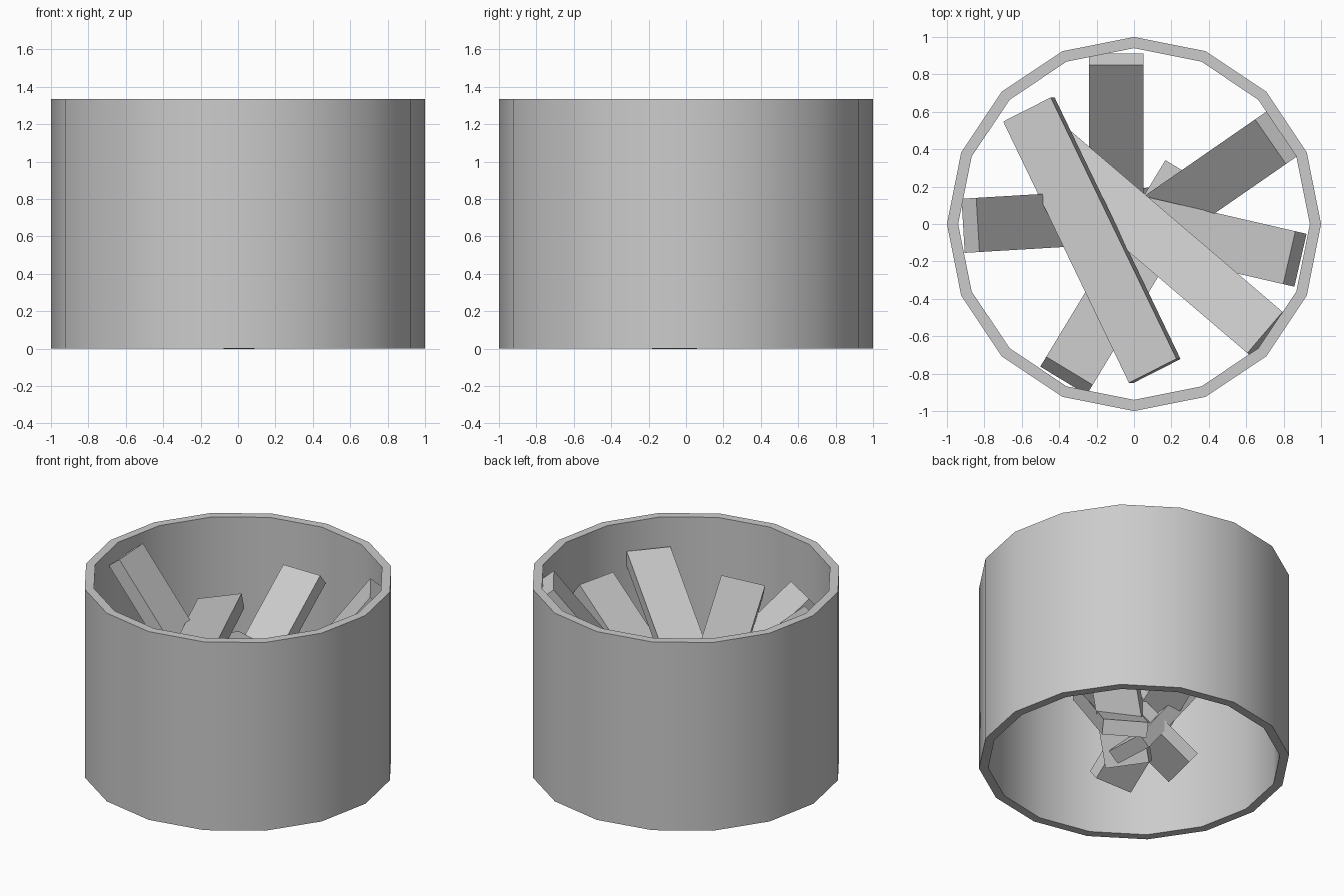
import bpy, bmesh
from math import cos, sin, pi, radians
from mathutils import Matrix, Vector

cube = bpy.data.objects.get("Cube")
if cube:
    bpy.data.objects.remove(cube, do_unlink=True)

HEIGHT, OUTER, INNER, SIDES = 1.335, 1.0, 0.94, 16
LENGTH, WIDTH, THICK = 1.56, 0.29, 0.1

grey = bpy.data.materials.new("plain_grey")
grey.use_nodes = True
colour = (0.6, 0.6, 0.6, 1)
grey.diffuse_color = colour
grey.node_tree.nodes["Principled BSDF"].inputs["Base Color"].default_value = colour


def add_object(name, bm):
    bmesh.ops.recalc_face_normals(bm, faces=bm.faces)
    mesh = bpy.data.meshes.new(name)
    bm.to_mesh(mesh)
    bm.free()
    mesh.materials.append(grey)
    obj = bpy.data.objects.new(name, mesh)
    bpy.context.collection.objects.link(obj)
    return obj


# Open ring wall: a rectangular section swept around the axis
bm = bmesh.new()
section = [(OUTER, 0), (OUTER, HEIGHT), (INNER, HEIGHT), (INNER, 0)]
loops = []
for i in range(SIDES):
    a = 2 * pi * i / SIDES
    loops.append([bm.verts.new((r * cos(a), r * sin(a), z)) for r, z in section])
for i in range(SIDES):
    p, q = loops[i], loops[(i + 1) % SIDES]
    for j in range(4):
        k = (j + 1) % 4
        bm.faces.new((p[j], q[j], q[k], p[k]))
wall = add_object("ring_wall", bm)
bpy.ops.object.select_all(action="DESELECT")
wall.select_set(True)
bpy.context.view_layer.objects.active = wall
bpy.ops.object.shade_smooth_by_angle(angle=radians(30))


# Planks: placed by the middle of the upper end's top edge, heading, slope, roll
def add_plank(name, top, heading, slope, roll=0):
    turn = (Matrix.Rotation(radians(heading), 4, "Z")
            @ Matrix.Rotation(radians(-slope), 4, "Y")
            @ Matrix.Rotation(radians(roll), 4, "X"))
    bm = bmesh.new()
    bmesh.ops.create_cube(bm, size=1)
    bmesh.ops.scale(bm, vec=(LENGTH, WIDTH, THICK), verts=bm.verts)
    bmesh.ops.translate(bm, vec=(-LENGTH / 2, 0, -THICK / 2), verts=bm.verts)
    bmesh.ops.transform(bm, matrix=Matrix.Translation(Vector(top)) @ turn, verts=bm.verts)
    add_object(name, bm)


add_plank("back_plank", (-0.095, 0.85, 1.04), 90, 38)
add_plank("back_left_plank", (0.73, 0.44, 1.29), 34.7, 52)
add_plank("left_plank", (0.83, -0.18, 1.04), -13, 38)
add_plank("front_right_plank", (-0.345, -0.785, 1.04), 238.8, 38)
add_plank("right_plank", (-0.835, -0.005, 1.3), 183.4, 52)
add_plank("front_left_plank", (0.7, -0.58, 1.13), -40.5, 17)
add_plank("top_plank", (0.1, -0.785, 0.99), -64.3, 6.3, 11)
